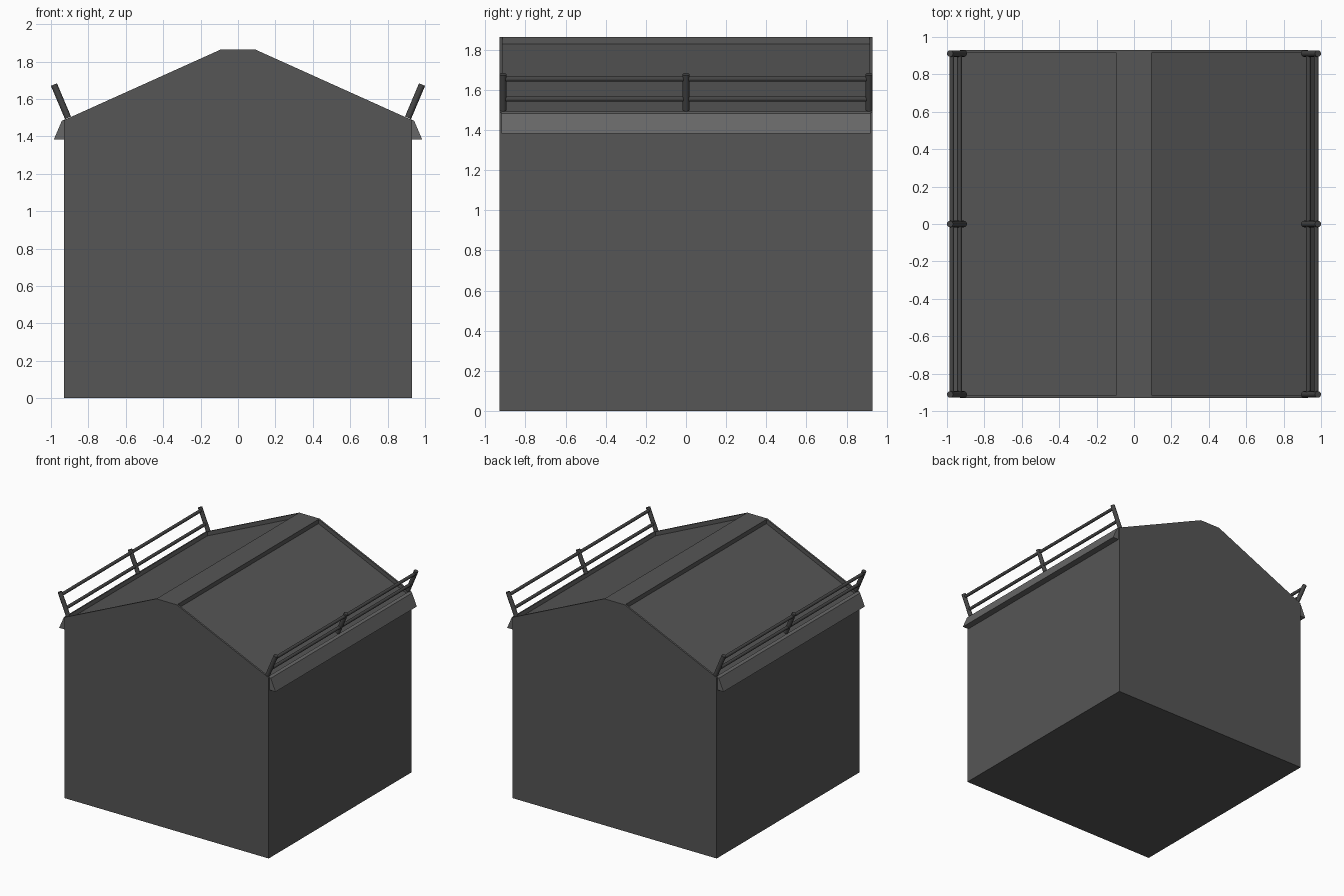
import bpy, bmesh
from mathutils import Vector

if "Cube" in bpy.data.objects:
    bpy.data.objects.remove(bpy.data.objects["Cube"])


def material(name, v):
    mat = bpy.data.materials.new(name)
    mat.diffuse_color = (v, v, v, 1)
    mat.use_nodes = True
    mat.node_tree.nodes["Principled BSDF"].inputs["Base Color"].default_value = mat.diffuse_color
    return mat


DARK = material("dark_cladding", 0.092)
BLACK = material("black_rail", 0.06)
FLAP = material("eave_grey", 0.135)


def prism(name, profile, half_depth, mat):
    """Extrude an x-z outline along y, centred on y = 0."""
    bm = bmesh.new()
    face = bm.faces.new([bm.verts.new((x, -half_depth, z)) for x, z in profile])
    ext = bmesh.ops.extrude_face_region(bm, geom=[face])
    moved = [v for v in ext["geom"] if isinstance(v, bmesh.types.BMVert)]
    bmesh.ops.translate(bm, verts=moved, vec=(0, 2 * half_depth, 0))
    bmesh.ops.recalc_face_normals(bm, faces=bm.faces)
    mesh = bpy.data.meshes.new(name)
    bm.to_mesh(mesh)
    bm.free()
    mesh.materials.append(mat)
    obj = bpy.data.objects.new(name, mesh)
    bpy.context.collection.objects.link(obj)
    return obj


def rod(name, a, b, radius):
    """Round bar between two points."""
    a, b = Vector(a), Vector(b)
    bpy.ops.mesh.primitive_cylinder_add(vertices=12, radius=radius,
                                        depth=(b - a).length, location=(a + b) / 2)
    obj = bpy.context.object
    obj.name = name
    obj.rotation_euler = (b - a).to_track_quat("Z", "Y").to_euler()
    obj.data.materials.append(BLACK)
    bpy.ops.object.shade_smooth_by_angle()
    return obj


W, RIDGE, TOP, EAVE = 0.93, 0.093, 1.864, 1.487
SLOPE = (TOP - EAVE) / (W - RIDGE)
DROP = 0.035

# Main block with gabled ends and a flat ridge
body = prism("building_body", [(-W, 0), (W, 0), (W, EAVE), (RIDGE, TOP),
                               (-RIDGE, TOP), (-W, EAVE)], 0.929, DARK)

for side, s in (("right", 1), ("left", -1)):
    # Sunken roof panel between the gable parapets
    outer = EAVE - 0.1 * SLOPE - DROP
    cutter = prism("roof_cutter", [(s * RIDGE, TOP - DROP), (s * (W + 0.1), outer),
                                   (s * (W + 0.1), 2), (s * RIDGE, 2)], 0.914, DARK)
    cutter.hide_render = True
    bpy.context.view_layer.objects.active = body
    mod = body.modifiers.new("roof_recess", "BOOLEAN")
    mod.operation, mod.solver, mod.object = "DIFFERENCE", "EXACT", cutter
    bpy.ops.object.modifier_apply(modifier=mod.name)
    bpy.data.objects.remove(cutter)

    # Sloping eave flap
    prism(side + "_eave", [(s * 0.92, 1.383), (s * 0.985, 1.383), (s * 0.942, 1.483),
                           (s * 0.92, 1.493)], 0.919, FLAP)

    # Leaning railing: three posts and two bars
    foot, tip = Vector((s * 0.909, 0, 1.499)), Vector((s * 0.984, 0, 1.677))
    for i, y in enumerate((-0.911, 0, 0.911)):
        off = Vector((0, y, 0))
        rod(f"{side}_rail_post_{i + 1}", foot + off, tip + off, 0.0175)
    for label, t in (("lower", 0.31), ("upper", 0.87)):
        p = foot.lerp(tip, t)
        rod(f"{side}_{label}_rail", p - Vector((0, 0.911, 0)), p + Vector((0, 0.911, 0)), 0.013)
